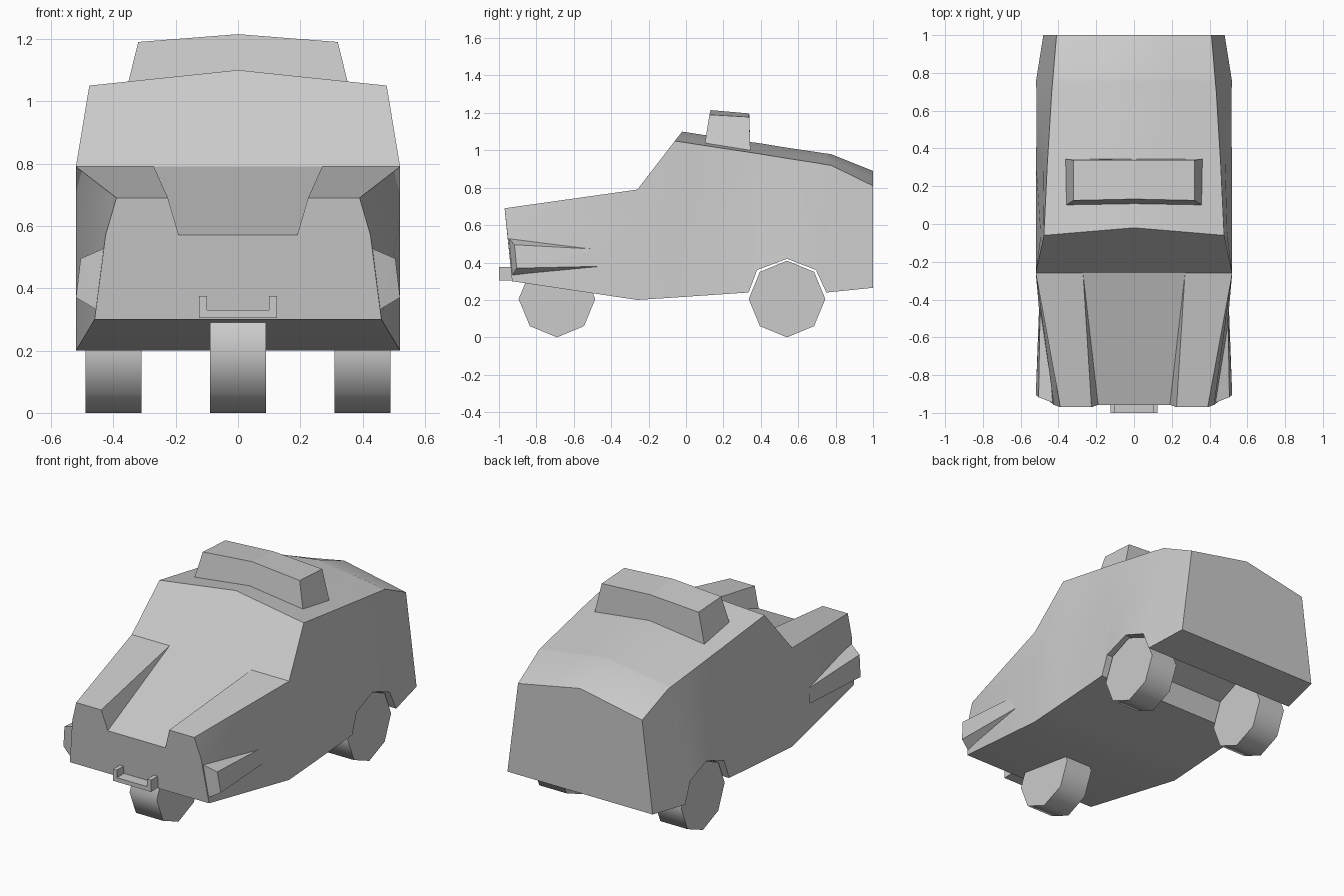
import bpy, bmesh, math
from mathutils import Matrix, Vector

cube = bpy.data.objects.get("Cube")
if cube:
    bpy.data.objects.remove(cube, do_unlink=True)

grey = bpy.data.materials.new("plain grey")
grey.use_nodes = True
COLOUR = (0.6, 0.6, 0.6, 1)
grey.diffuse_color = COLOUR
grey.node_tree.nodes["Principled BSDF"].inputs["Base Color"].default_value = COLOUR


def finish(name, bm, angle):
    bmesh.ops.remove_doubles(bm, verts=bm.verts, dist=0.0005)
    bmesh.ops.recalc_face_normals(bm, faces=bm.faces)
    mesh = bpy.data.meshes.new(name)
    bm.to_mesh(mesh)
    bm.free()
    mesh.materials.append(grey)
    ob = bpy.data.objects.new(name, mesh)
    bpy.context.collection.objects.link(ob)
    bpy.ops.object.select_all(action='DESELECT')
    ob.select_set(True)
    bpy.context.view_layer.objects.active = ob
    if angle:
        bpy.ops.object.shade_smooth_by_angle(angle=math.radians(angle))
    return ob


def loft(name, halves, angle=0):
    """Bridge mirrored half sections, each listed from the lower side to the top centre."""
    bm = bmesh.new()
    rings = []
    for half in halves:
        ring = half + [(-x, y, z) for x, y, z in reversed(half[:-1])]
        rings.append([bm.verts.new(p) for p in ring])
    n = len(rings[0])
    for a, b in zip(rings, rings[1:]):
        for i in range(n):
            j = (i + 1) % n
            bm.faces.new((a[i], a[j], b[j], b[i]))
    bm.faces.new(rings[0])
    bm.faces.new(rings[-1])
    return finish(name, bm, angle)


def cabin_section(y, xb, zb, xt, zt, zc, yc):
    side, top, ridge = Vector((xb, y, zb)), Vector((xt, y, zt)), Vector((0, yc, zc))
    shoulder = top.lerp(ridge, 0.48)
    return [tuple(p) for p in (side, side.lerp(top, 0.6), top, shoulder, shoulder, ridge)]


# Body: sloping bonnet with a sunken centre, then the cabin with a rear wheel channel
sections = [
    [(0.46, -0.93, 0.30), (0.425, -0.957, 0.57), (0.39, -0.97, 0.69),
     (0.225, -0.97, 0.69), (0.19, -0.957, 0.57), (0, -0.957, 0.57)],
    [(0.52, -0.26, 0.20), (0.52, -0.26, 0.62), (0.52, -0.26, 0.79),
     (0.27, -0.26, 0.79), (0.27, -0.26, 0.79), (0, -0.26, 0.79)],
]
for row in (
    (-0.06, 0.52, 0.213, 0.477, 1.05, 1.10, -0.02),
    (0.335, 0.52, 0.24, 0.458, 0.99, 1.045, 0.335),
    (0.38, 0.518, 0.36, 0.455, 0.983, 1.04, 0.38),
    (0.54, 0.515, 0.42, 0.445, 0.957, 1.014, 0.54),
    (0.695, 0.515, 0.36, 0.436, 0.933, 0.991, 0.695),
    (0.75, 0.52, 0.24, 0.431, 0.923, 0.983, 0.75),
    (0.775, 0.516, 0.242, 0.429, 0.92, 0.98, 0.775),
    (1.0, 0.48, 0.265, 0.41, 0.81, 0.89, 1.0),
):
    sections.append(cabin_section(*row))
loft("body", sections, 22)

# Roof box
loft("roof_box", [
    [(0.367, 0.095, 1.00), (0.32, 0.125, 1.19), (0, 0.132, 1.215)],
    [(0.367, 0.345, 0.98), (0.32, 0.338, 1.178), (0, 0.338, 1.197)],
])

# Headlamp wedges
for side, s in (("left", 1), ("right", -1)):
    bm = bmesh.new()
    for x, y, z in ((0.425, -0.948, 0.53), (0.505, -0.917, 0.495), (0.52, -0.905, 0.37),
                    (0.452, -0.93, 0.33), (0.497, -0.45, 0.47), (0.503, -0.45, 0.38),
                    (0.40, -0.90, 0.50), (0.42, -0.90, 0.35)):
        bm.verts.new((s * x, y, z))
    bmesh.ops.convex_hull(bm, input=bm.verts)
    finish("headlamp_" + side, bm, 0)

# Front bumper: a cross bar and two uprights
bm = bmesh.new()
for x0, x1, z0, z1 in ((-0.1, 0.1, 0.305, 0.33), (0.1, 0.125, 0.305, 0.375),
                       (-0.125, -0.1, 0.305, 0.375)):
    bmesh.ops.create_cube(bm, size=1, matrix=Matrix.Translation(
        ((x0 + x1) / 2, -0.965, (z0 + z1) / 2)) @ Matrix.Diagonal((x1 - x0, 0.07, z1 - z0, 1)))
finish("bumper", bm, 0)

# Three eight-sided wheels
for name, x, y in (("front_wheel", 0, -0.69), ("rear_wheel_left", 0.40, 0.54),
                   ("rear_wheel_right", -0.40, 0.54)):
    bm = bmesh.new()
    bmesh.ops.create_cone(bm, cap_ends=True, segments=8, radius1=0.205, radius2=0.205, depth=0.18,
                          matrix=Matrix.Translation((x, y, 0.205)) @ Matrix.Rotation(math.pi / 2, 4, 'Y'))
    finish(name, bm, 50)
